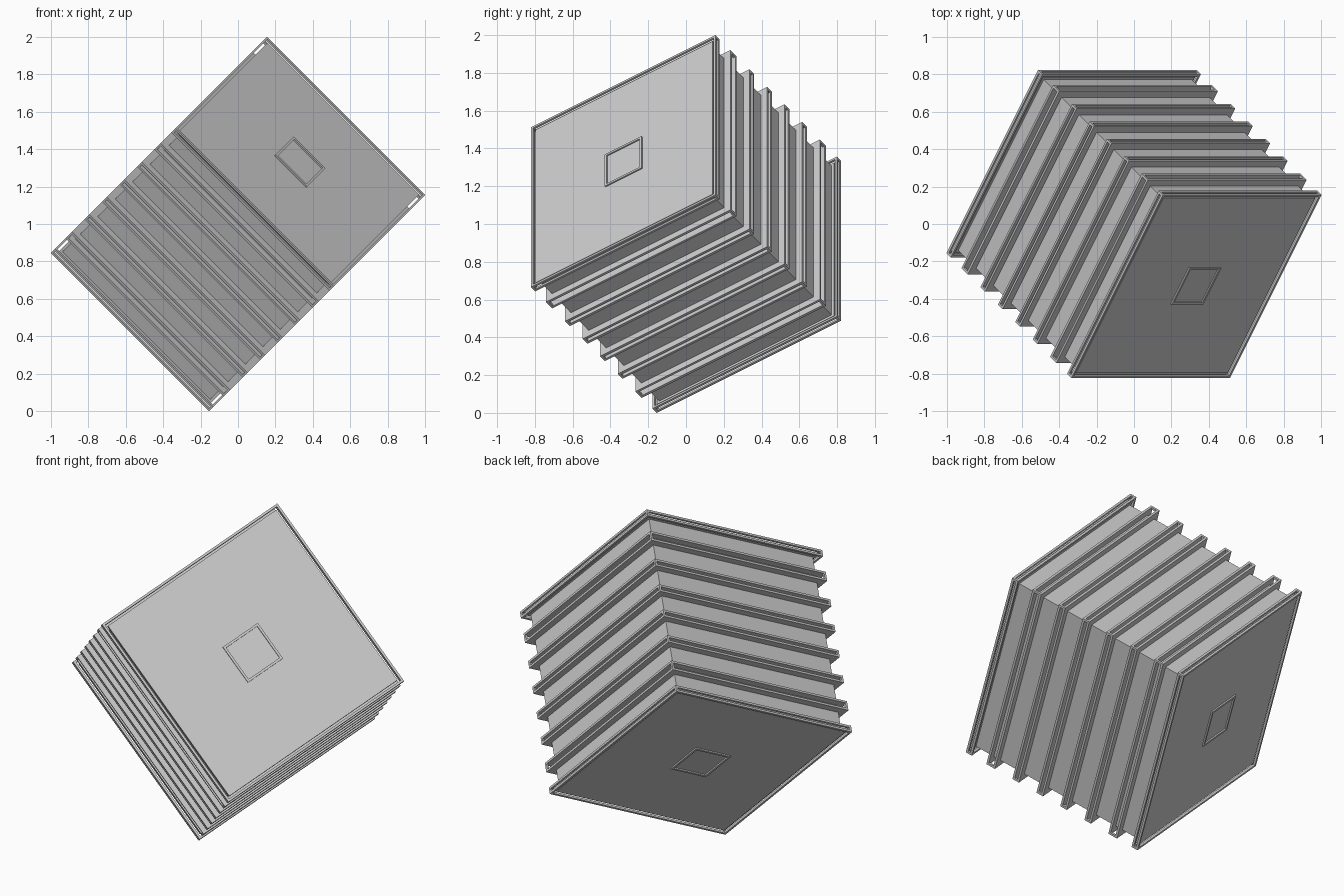
import bpy, bmesh
from mathutils import Matrix, Vector

if "Cube" in bpy.data.objects:
    bpy.data.objects.remove(bpy.data.objects["Cube"])

# Local frame: square cross-section in u/v, long axis n, tipped onto one corner
n = Vector((1, -1, 1)).normalized()
u = Vector((1, 0, -1)).normalized()
v = n.cross(u)
FRAME = Matrix.Translation((0, 0, 1)) @ Matrix((u, v, n)).transposed().to_4x4()
H = 0.598          # half width of the rims
END = 0.577        # half length along the axis
BODY = 0.558       # half width of the inner body
WIRE = 0.013       # rim bar thickness


def add_box(bm, lo, hi):
    lo, hi = Vector(lo), Vector(hi)
    m = Matrix.Translation((lo + hi) / 2) @ Matrix.Diagonal((*(hi - lo), 1))
    bmesh.ops.create_cube(bm, size=1, matrix=m)


def add_ring(bm, outer, inner, z0, z1):
    """Square ring with a rectangular section."""
    loops = []
    for r, z in ((outer, z0), (outer, z1), (inner, z1), (inner, z0)):
        loops.append([bm.verts.new((sx * r, sy * r, z))
                      for sx, sy in ((-1, -1), (1, -1), (1, 1), (-1, 1))])
    for a in range(4):
        p, q = loops[a], loops[(a + 1) % 4]
        for i in range(4):
            j = (i + 1) % 4
            bm.faces.new((p[i], p[j], q[j], q[i]))


def finish(bm, name):
    bmesh.ops.recalc_face_normals(bm, faces=bm.faces)
    me = bpy.data.meshes.new(name)
    bm.to_mesh(me)
    bm.free()
    ob = bpy.data.objects.new(name, me)
    ob.matrix_world = FRAME
    bpy.context.collection.objects.link(ob)


def add_rib(name, z0, z1, depth):
    """Two parallel square rims joined by posts at the four corners."""
    bm = bmesh.new()
    add_ring(bm, H, H - depth, z0, z0 + WIRE)
    add_ring(bm, H, H - depth, z1 - WIRE, z1)
    for sx in (-1, 1):
        for sy in (-1, 1):
            xs = sorted((sx * H, sx * (H - WIRE)))
            ys = sorted((sy * H, sy * (H - WIRE)))
            add_box(bm, (xs[0], ys[0], z0 + WIRE), (xs[1], ys[1], z1 - WIRE))
    finish(bm, name)


# Inner body
bm = bmesh.new()
add_box(bm, (-BODY, -BODY, -0.56), (BODY, BODY, 0.56))
finish(bm, "body")

# Middle ribs, the outermost pair is wider
for i, (z, w) in enumerate(((0.08, 0.044), (0.242, 0.044), (0.41, 0.058))):
    for s, side in ((1, "front"), (-1, "back")):
        add_rib(f"rib_{side}_{i + 1}", s * z - w / 2, s * z + w / 2, H - BODY)

# End rims, end panels and small square frames
for s, side in ((1, "front"), (-1, "back")):
    z0, z1 = sorted((s * END, s * (END - 0.04)))
    add_rib(f"end_rim_{side}", z0, z1, WIRE)
    bm = bmesh.new()
    P = H - 0.025
    z0, z1 = sorted((s * 0.569, s * 0.545))
    add_box(bm, (-P, -P, z0), (P, P, z1))
    finish(bm, f"end_panel_{side}")
    bm = bmesh.new()
    z0, z1 = sorted((s * 0.566, s * END))
    add_ring(bm, 0.119, 0.106, z0, z1)
    finish(bm, f"square_frame_{side}")
